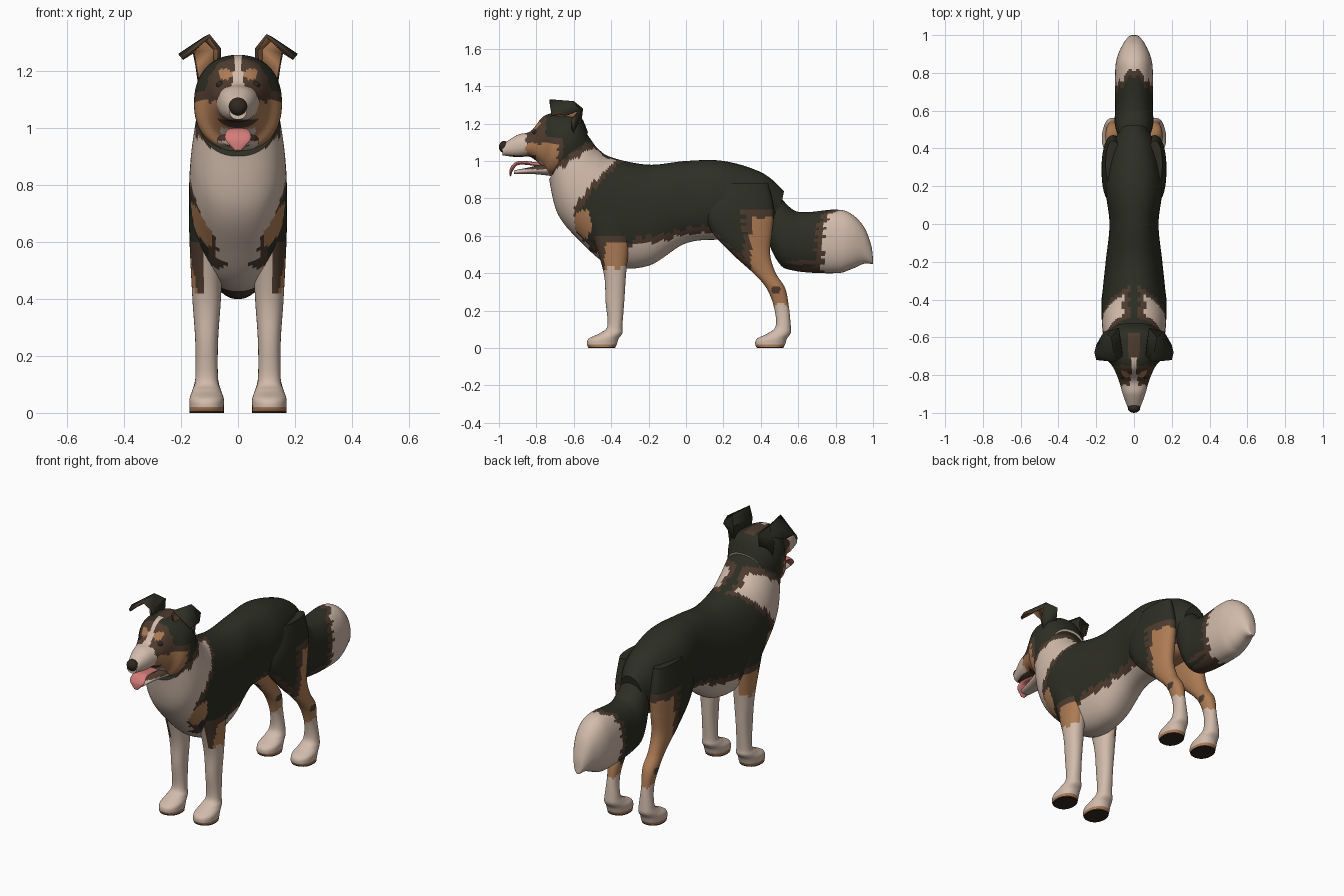
import bpy, bmesh, math
from mathutils import Vector, Matrix

cube = bpy.data.objects.get("Cube")
if cube:
    bpy.data.objects.remove(cube, do_unlink=True)


def material(name, red, green, blue):
    colour = (red, green, blue, 1)
    mat = bpy.data.materials.new(name)
    mat.use_nodes = True
    mat.diffuse_color = colour
    mat.node_tree.nodes["Principled BSDF"].inputs["Base Color"].default_value = colour
    return mat


MATERIALS = [
    material("black fur", .026, .027, .017),
    material("brown fur", .075, .043, .027),
    material("tan fur", .42, .2, .09),
    material("cream fur", .64, .5, .41),
    material("tongue pink", .66, .2, .19),
    material("nose and pads", .03, .02, .015),
]
BLACK, BROWN, TAN, CREAM, PINK, DARK = range(len(MATERIALS))


def finish(name, bm, rule, angle=40):
    """Turn a bmesh into a smooth object whose faces are coloured by a rule."""
    mesh = bpy.data.meshes.new(name)
    for face in bm.faces:
        centre = face.calc_center_median()
        face.material_index = rule(abs(centre.x), centre.y, centre.z)
        face.smooth = True
    bm.to_mesh(mesh)
    bm.free()
    for mat in MATERIALS:
        mesh.materials.append(mat)
    mesh.set_sharp_from_angle(angle=math.radians(angle))
    obj = bpy.data.objects.new(name, mesh)
    bpy.context.scene.collection.objects.link(obj)
    return obj


def spline(before, start, end, after, t):
    """Smooth curve from start to end, guided by the neighbouring values."""
    leave, arrive = (end - before) / 2, (after - start) / 2
    ease = t * t * (3 - 2 * t)
    return (start + (end - start) * ease
            + leave * t * (1 - t) ** 2 - arrive * t * t * (1 - t))


def squarish(value):
    return math.copysign(abs(value) ** .9, value)


def loft(name, sections, rule, sides=72, steps=10, x=0, base_tilt=0):
    """Skin over oval rings: (y, z, half depth, half width, optional tilt)."""
    rings_in = [(*s, 0)[:5] for s in sections]
    padded = [rings_in[0], *rings_in, rings_in[-1]]
    rows = []
    for i in range(len(rings_in) - 1):
        for step in range(steps):
            rows.append([spline(*values, step / steps) for values in zip(*padded[i:i + 4])])
    rows.append(rings_in[-1])
    bm = bmesh.new()
    rings = []
    for y, z, depth, width, tilt in rows:
        across = Vector((width, 0, 0))
        along = Vector((0, math.sin(tilt + base_tilt), math.cos(tilt + base_tilt))) * depth
        ring = []
        for j in range(sides):
            turn = math.tau * j / sides
            ring.append(bm.verts.new(Vector((x, y, z)) + across * squarish(math.cos(turn))
                                     + along * squarish(math.sin(turn))))
        rings.append(ring)
    for lower, upper in zip(rings, rings[1:]):
        for j in range(sides):
            bm.faces.new((lower[j - 1], lower[j], upper[j], upper[j - 1]))
    bm.faces.new(rings[0])
    bm.faces.new(rings[-1])
    bmesh.ops.recalc_face_normals(bm, faces=bm.faces)
    return finish(name, bm, rule)


def ball(name, centre, size, colour):
    bm = bmesh.new()
    bmesh.ops.create_uvsphere(bm, u_segments=16, v_segments=10, radius=1,
                              matrix=Matrix.LocRotScale(Vector(centre), None, Vector(size)))
    finish(name, bm, lambda x, y, z: colour)


# Coat patterns: a wobbly signed distance decides the colour
def wobble(a, b):
    return .006 * (math.sin(a * 90) + math.sin(b * 140))


def in_oval(a, b, centre_a, centre_b, radius_a, radius_b):
    return math.hypot((a - centre_a) / radius_a, (b - centre_b) / radius_b) < 1


def edged(distance, inside):
    """Patch colour, then a brown border, then black."""
    return inside if distance > 0 else BROWN if distance > -.035 else BLACK


def bib_edge(z):
    """How far back the cream chest reaches at each height."""
    table = [(.45, -.44), (.6, -.57), (.73, -.61), (.86, -.52), (1, -.38)]
    for (low, start), (high, end) in zip(table, table[1:]):
        if z <= high:
            return start + (end - start) * max(0, (z - low) / (high - low))
    return table[-1][1]


def throat_line(y):
    return 1.4 + y * .65


def body_coat(x, y, z):
    bib = min(bib_edge(z) - y, throat_line(y) - z)
    if z > .93 and y > -.54:
        bib = min(bib, x - .06)
    belly = .6 + min(y, .1) * .2 - z
    if x > .09 and in_oval(y, z, -.55, .66, .045, .08):
        return TAN
    return edged(max(bib, belly) + wobble(y, z), TAN if y > .18 else CREAM)


def head_coat(x, y, z):
    ragged = wobble(y, z)
    throat = z < throat_line(y) + ragged or (z < 1 and x < .06 and y < -.7)
    blaze = z > 1.04 and y < -.71 and x < .014 + max(0, 1.2 - z) * .15
    if y < -.8 and z < 1.03:
        return BROWN
    if throat or blaze or y < ragged - .85:
        return CREAM
    brow = y < -.7 and in_oval(x, z, .045, 1.19, .024, .02)
    cheek = z < 1.09 + ragged and y < ragged - .69
    if brow or cheek:
        return TAN
    mask = y < ragged - .755 or (z < 1.13 and y < ragged - .655)
    crown = x < .025 and -.72 < y < -.58
    return BROWN if mask or crown else BLACK


def paw_coat(z):
    return DARK if z < .006 else TAN if z < .02 else CREAM


def front_coat(x, y, z):
    ragged = wobble(y, z)
    if z < .43 + ragged or (x < .12 and z < .62):
        return paw_coat(z)
    if z < .57 and y > ragged - .43:
        return TAN
    return BROWN if z < .6 + ragged else BLACK


def hind_coat(x, y, z):
    ragged = wobble(y, z)
    if z < .23 + ragged:
        return paw_coat(z)
    if in_oval(y, z, .48, .31, .025, .022):
        return BROWN
    if x < .09 and z < .65:
        return TAN
    front_edge = .72 - y * .9 - z
    back_stripe = min(y - .345, .7 - z)
    return edged(max(front_edge, back_stripe) + ragged, TAN)


def tail_coat(x, y, z):
    ragged = wobble(x, z) * 2
    tip = y - .725 - max(0, z - .66) - ragged
    underside = z < .45 + ragged
    return BROWN if tip < 0 and underside else edged(tip, CREAM)


# Torso and neck, rump to throat
loft("body", [
    (.5, .72, .12, .07, .2), (.4, .76, .18, .12), (.2, .79, .21, .15),
    (0, .78, .22, .13), (-.2, .71, .27, .15), (-.4, .73, .29, .17),
    (-.52, .82, .25, .17, .2), (-.6, .92, .22, .16, .4), (-.65, 1.05, .17, .14, .5)],
    body_coat, steps=12)

# Skull, muzzle and nose
loft("head", [
    (-.56, 1.04, .12, .12, .3), (-.62, 1.08, .17, .15, .3), (-.7, 1.09, .17, .15, .2),
    (-.76, 1.1, .14, .11), (-.83, 1.09, .07, .08), (-.9, 1.08, .06, .06),
    (-.98, 1.06, .03, .03)], head_coat)
ball("nose", (0, -.973, 1.075), (.033, .027, .032), DARK)

# Open mouth
loft("lower_jaw", [(-.72, .96, .04, .08), (-.82, .95, .02, .05), (-.92, .94, .01, .03)],
     lambda x, y, z: BROWN if z > .955 else CREAM, sides=32)
loft("tongue", [(-.78, .98, .01, .03), (-.89, .99, .01, .04),
                (-.93, .96, .01, .045, -1), (-.94, .92, .005, .01, -1)],
     lambda x, y, z: PINK, sides=24)

# Bushy tail
loft("tail", [
    (.4, .8, .14, .06), (.52, .61, .15, .1, .2), (.61, .57, .16, .1, .2),
    (.8, .57, .17, .1), (.88, .57, .15, .09), (.95, .55, .1, .06),
    (.99, .5, .05, .03), (1, .46, .01, .01)], tail_coat)

# Legs, top to ankle, and the paw that continues each of them
FRONT_LEG = [(-.42, .85, .08, .04), (-.43, .72, .11, .06), (-.4, .6, .1, .06),
             (-.38, .4, .06, .05), (-.38, .25, .05, .04)]
HIND_LEG = [(.32, .88, .12, .04), (.29, .74, .18, .06), (.3, .62, .16, .06),
            (.35, .5, .1, .05), (.42, .4, .06, .04), (.48, .32, .05, .04),
            (.51, .22, .04, .03)]
PAW = [(0, .12, .04, .04), (-.02, .08, .06, .05), (-.06, .05, .08, .06),
       (-.07, .02, .08, .06), (-.07, 0, .07, .06)]


def leg(name, upper, ankle, rule, side):
    paw = [(ankle + y, z, depth, width) for y, z, depth, width in PAW]
    loft(name, upper + paw, rule, sides=40, x=side * .11, base_tilt=math.pi / 2)


# Cupped ear, base to folded tip: front edge, back, outer edge
EAR = [
    [(.06, -.68, 1.2), (.08, -.56, 1.2), (.14, -.6, 1.15)],
    [(.06, -.7, 1.28), (.08, -.55, 1.28), (.15, -.6, 1.22)],
    [(.1, -.73, 1.33), (.12, -.6, 1.32), (.16, -.57, 1.27)],
    [(.2, -.72, 1.25), (.21, -.68, 1.26), (.2, -.64, 1.25)]]


def ear(name, side):
    bm = bmesh.new()
    grid = [[bm.verts.new((side * x, y, z)) for x, y, z in row] for row in EAR]
    for lower, upper in zip(grid, grid[1:]):
        for j in range(2):
            bm.faces.new((lower[j], lower[j + 1], upper[j + 1], upper[j]))
    bm.normal_update()
    # The dark outside of the ear faces back and up
    if sum(face.normal.dot(Vector((0, 1, 1))) for face in bm.faces) < 0:
        bmesh.ops.reverse_faces(bm, faces=bm.faces)
    obj = finish(name, bm, lambda x, y, z: BLACK, 30)
    shell = obj.modifiers.new("thickness", "SOLIDIFY")
    shell.thickness = .014
    shell.material_offset = TAN
    shell.material_offset_rim = BROWN


# Paired parts
for label, side in (("left", 1), ("right", -1)):
    leg(label + "_front_leg", FRONT_LEG, -.38, front_coat, side)
    leg(label + "_hind_leg", HIND_LEG, .52, hind_coat, side)
    ear(label + "_ear", side)
    ball(label + "_eye", (side * .06, -.803, 1.15), (.017, .017, .015), DARK)
